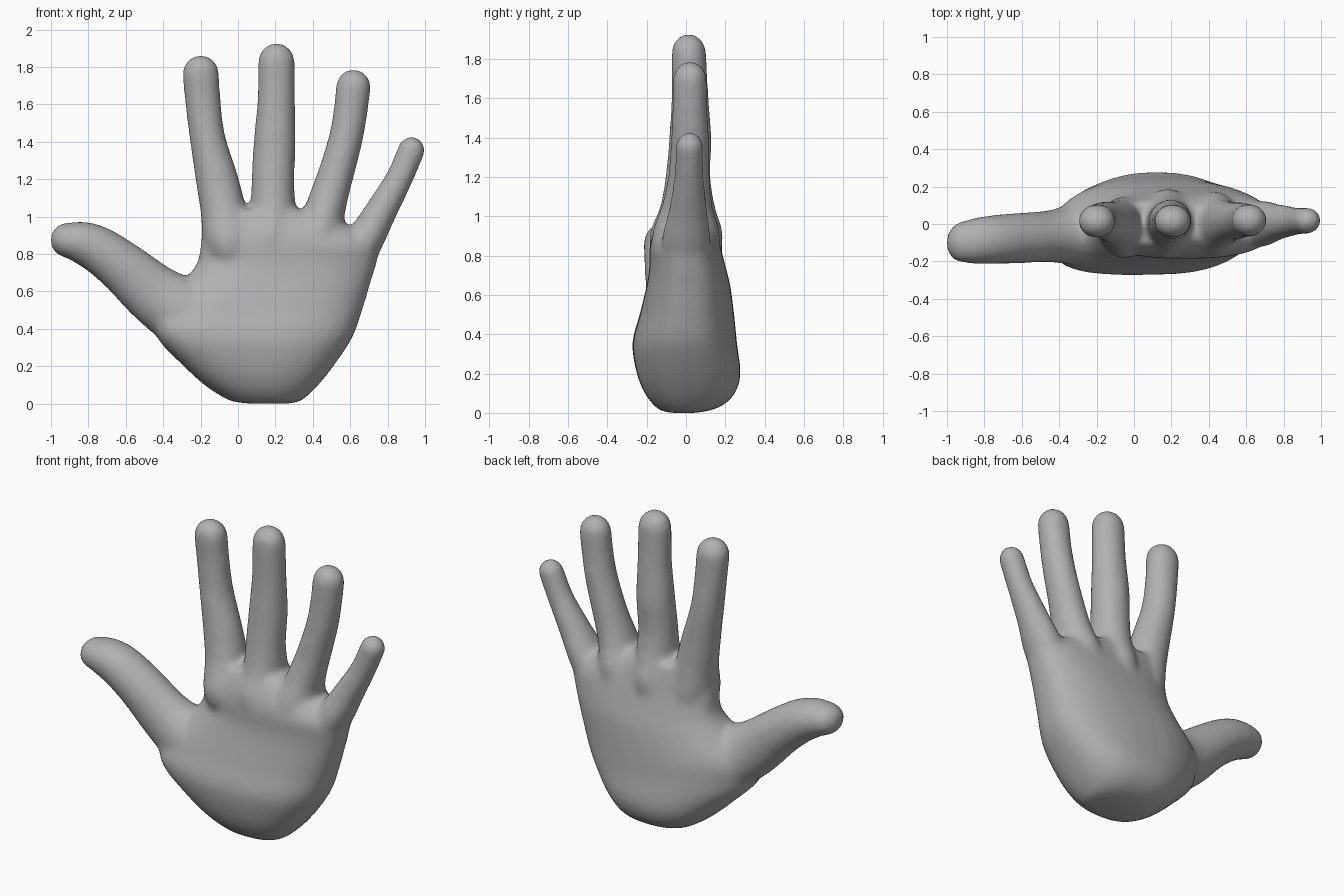
import bpy, bmesh
from math import sin, cos, pi, copysign
from mathutils import Vector

if "Cube" in bpy.data.objects:
    bpy.data.objects.remove(bpy.data.objects["Cube"])

SIDES = 32
bm = bmesh.new()


def spline(rows, steps=5):
    """Catmull-Rom interpolation of equally long tuples."""
    pts = [Vector(r) for r in rows]
    pts = [2 * pts[0] - pts[1]] + pts + [2 * pts[-1] - pts[-2]]
    out = []
    for a, b, c, d in zip(pts, pts[1:], pts[2:], pts[3:]):
        for i in range(steps):
            t = i / steps
            out.append(0.5 * (2 * b + (c - a) * t + (2 * a - 5 * b + 4 * c - d) * t ** 2
                              + (3 * b - a - 3 * c + d) * t ** 3))
    return out + [pts[-2]]


def loft(rings):
    """Closed skin over a list of rings."""
    loops = [[bm.verts.new(p) for p in ring] for ring in rings]
    for lo, hi in zip(loops, loops[1:]):
        for i in range(SIDES):
            j = (i + 1) % SIDES
            bm.faces.new((lo[i], lo[j], hi[j], hi[i]))
    bm.faces.new(loops[0][::-1])
    bm.faces.new(loops[-1])


def power(v, n):
    return copysign(abs(v) ** (2 / n), v)


def palm(sections):
    """Sections are (z, x min, x max, y front, y back)."""
    rings = []
    for z, x0, x1, yf, yb in spline(sections):
        ring = []
        thumb_lean = 0.08 * max(0, 1 - abs(z - 0.4) / 0.35)
        for i in range(SIDES):
            a = 2 * pi * i / SIDES
            c, s = power(cos(a), 2.5), power(sin(a), 2.5)
            lean = -thumb_lean * c * c if c < 0 else 0
            ring.append(((x0 + x1) / 2 + c * (x1 - x0) / 2, lean + s * (yb if s > 0 else -yf), z))
        rings.append(ring)
    loft(rings)


def finger(path):
    """Path rows are (x, y, z, radius across, radius in depth), base to tip centre."""
    rows = spline(path)
    centres = [Vector(r[:3]) for r in rows]
    rings = []

    def ring(centre, along, rx, ry):
        across = Vector((along.z, 0, -along.x)).normalized()
        rings.append([centre + across * rx * cos(a) + Vector((0, ry * sin(a), 0))
                      for a in (2 * pi * i / SIDES for i in range(SIDES))])

    for i, row in enumerate(rows):
        along = centres[min(i + 1, len(rows) - 1)] - centres[max(i - 1, 0)]
        ring(centres[i], along.normalized(), row[3], row[4])
    tip, along = rows[-1], along.normalized()
    for k in range(1, 8):
        a = k / 8 * pi / 2
        ring(centres[-1] + along * tip[3] * sin(a), along, tip[3] * cos(a), tip[4] * cos(a))
    loft(rings)


# Palm and heel of the hand
palm([(0.0, 0.06, 0.27, -0.08, 0.05), (0.012, -0.03, 0.33, -0.13, 0.12),
      (0.04, -0.09, 0.37, -0.165, 0.19), (0.1, -0.18, 0.43, -0.21, 0.25),
      (0.2, -0.29, 0.51, -0.25, 0.278), (0.35, -0.43, 0.61, -0.272, 0.26),
      (0.5, -0.44, 0.665, -0.235, 0.245), (0.65, -0.30, 0.71, -0.20, 0.225),
      (0.75, -0.22, 0.74, -0.185, 0.20), (0.85, -0.20, 0.75, -0.185, 0.175),
      (0.94, -0.19, 0.62, -0.16, 0.15), (1.04, -0.17, 0.37, -0.11, 0.12)])

# Index finger
finger([(-0.02, 0.0, 0.65, 0.08, 0.1), (-0.05, -0.02, 0.85, 0.13, 0.165),
        (-0.08, 0.0, 1.04, 0.122, 0.13), (-0.113, 0.01, 1.2, 0.114, 0.112),
        (-0.163, 0.02, 1.42, 0.096, 0.1), (-0.188, 0.02, 1.62, 0.096, 0.09),
        (-0.199, 0.015, 1.765, 0.099, 0.09)])
# Middle finger
finger([(0.18, 0.0, 0.65, 0.08, 0.1), (0.18, 0.0, 0.87, 0.13, 0.19),
        (0.187, 0.008, 1.05, 0.12, 0.14), (0.187, 0.01, 1.2, 0.115, 0.115),
        (0.196, 0.022, 1.4, 0.113, 0.108), (0.204, 0.02, 1.62, 0.101, 0.094),
        (0.206, 0.015, 1.83, 0.099, 0.089)])
# Ring finger
finger([(0.36, 0.0, 0.6, 0.08, 0.1), (0.425, 0.0, 0.87, 0.12, 0.175),
        (0.47, 0.005, 1.05, 0.107, 0.13), (0.515, 0.015, 1.2, 0.098, 0.107),
        (0.572, 0.02, 1.4, 0.092, 0.097), (0.6, 0.02, 1.55, 0.092, 0.09),
        (0.617, 0.02, 1.695, 0.094, 0.087)])
# Little finger
finger([(0.5, 0.0, 0.55, 0.06, 0.07), (0.66, 0.0, 0.84, 0.098, 0.125),
        (0.765, 0.01, 1.03, 0.086, 0.098), (0.86, 0.015, 1.2, 0.074, 0.076),
        (0.927, 0.018, 1.355, 0.074, 0.071)])
# Thumb with its muscle at the base
finger([(-0.05, -0.01, 0.3, 0.15, 0.17), (-0.24, -0.045, 0.45, 0.19, 0.18),
        (-0.44, -0.065, 0.58, 0.165, 0.14), (-0.61, -0.075, 0.725, 0.14, 0.135),
        (-0.745, -0.083, 0.822, 0.127, 0.132), (-0.84, -0.09, 0.862, 0.114, 0.125),
        (-0.91, -0.095, 0.874, 0.095, 0.112)])

bmesh.ops.recalc_face_normals(bm, faces=bm.faces)
mesh = bpy.data.meshes.new("hand")
bm.to_mesh(mesh)
bm.free()
hand = bpy.data.objects.new("hand", mesh)
bpy.context.collection.objects.link(hand)

# Fuse the parts into one soft skin
fuse = hand.modifiers.new("fuse", "REMESH")
fuse.mode = "VOXEL"
fuse.voxel_size = 0.016
fuse.use_smooth_shade = True
soften = hand.modifiers.new("soften", "SMOOTH")
soften.factor = 0.5
soften.iterations = 18

# Plain grey skin
grey = bpy.data.materials.new("grey skin")
grey.use_nodes = True
colour = (0.44, 0.44, 0.44, 1)
grey.diffuse_color = colour
grey.node_tree.nodes["Principled BSDF"].inputs["Base Color"].default_value = colour
mesh.materials.append(grey)
mesh.polygons.foreach_set("use_smooth", [True] * len(mesh.polygons))
